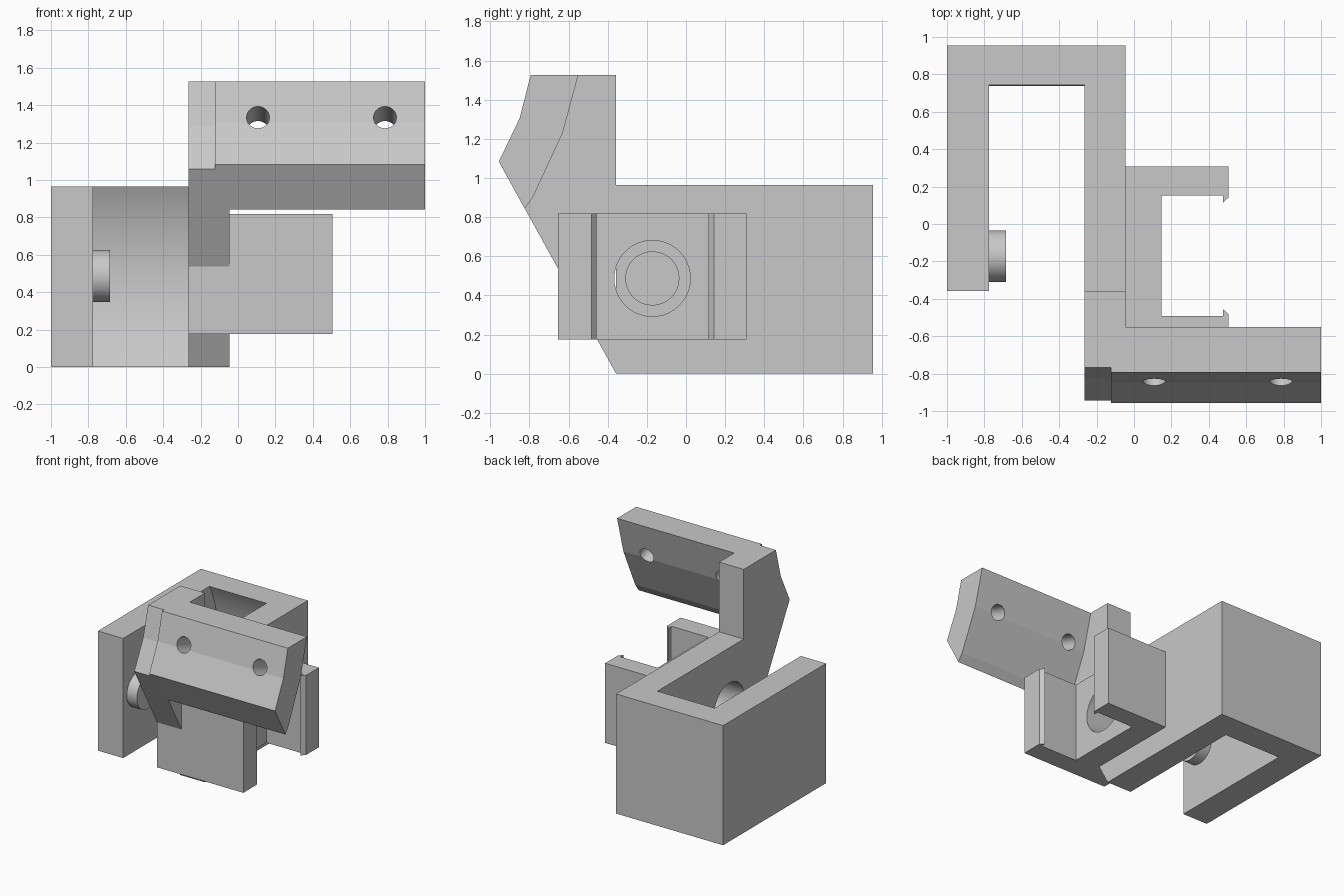
import bpy, bmesh, math
from mathutils import Matrix, Vector

old = bpy.data.objects.get("Cube")
if old:
    bpy.data.objects.remove(old, do_unlink=True)

grey = bpy.data.materials.new("plain grey")
grey.use_nodes = True
colour = (0.58, 0.58, 0.58, 1)
grey.diffuse_color = colour
grey.node_tree.nodes["Principled BSDF"].inputs["Base Color"].default_value = colour


def finish_mesh(bm, name):
    bmesh.ops.recalc_face_normals(bm, faces=bm.faces[:])
    mesh = bpy.data.meshes.new(name)
    bm.to_mesh(mesh)
    bm.free()
    mesh.materials.append(grey)
    obj = bpy.data.objects.new(name, mesh)
    bpy.context.collection.objects.link(obj)
    return obj


def prism(name, profile, axis, lo, hi):
    """Extrude a (y, z) profile along x, or an (x, y) profile along z."""
    bm = bmesh.new()
    place = (lambda a, b: (lo, a, b)) if axis == "x" else (lambda a, b: (a, b, lo))
    face = bm.faces.new([bm.verts.new(place(a, b)) for a, b in profile])
    moved = bmesh.ops.extrude_face_region(bm, geom=[face])["geom"]
    step = Vector((hi - lo, 0, 0) if axis == "x" else (0, 0, hi - lo))
    bmesh.ops.translate(bm, vec=step, verts=[v for v in moved if isinstance(v, bmesh.types.BMVert)])
    return finish_mesh(bm, name)


def rod(name, centre, direction, radius, length):
    bm = bmesh.new()
    turn = Vector(direction).to_track_quat("Z", "Y").to_matrix().to_4x4()
    bmesh.ops.create_cone(bm, cap_ends=True, segments=96, radius1=radius, radius2=radius,
                          depth=length, matrix=Matrix.Translation(centre) @ turn)
    return finish_mesh(bm, name)


def combine(obj, other, operation, keep=False):
    mod = obj.modifiers.new(operation.lower(), "BOOLEAN")
    mod.operation, mod.solver, mod.object = operation, "EXACT", other
    bpy.context.view_layer.objects.active = obj
    bpy.ops.object.modifier_apply(modifier=mod.name)
    if not keep:
        bpy.data.objects.remove(other, do_unlink=True)


# Shared sizes
front, back, height, top = -0.357, 0.955, 0.965, 1.527
wall_in, wall_out, arm_in = -0.265, -0.045, -0.775
hub_y, hub_z = -0.172, 0.487

# Inner wall with its raised, sloping front
frame = prism("frame", [(front, 0), (back, 0), (back, height), (front, height), (front, top),
                        (-0.767, top), (-0.83, 1.29), (-0.943, 1.06)], "x", wall_in, wall_out)

# Rear block hollowed by an arc centred on the hub
reach = 1.032
low, high = -math.asin(hub_z / reach), math.asin((height - hub_z) / reach)
arc = [low + (high - low) * i / 24 for i in range(25)]
rear = prism("rear", [(back, height), (back, 0)] +
             [(hub_y + reach * math.cos(a), hub_z + reach * math.sin(a)) for a in arc],
             "x", -0.9, wall_in + 0.1)
combine(frame, rear, "UNION")

# Outer arm
arm = prism("arm", [(front, 0), (back, 0), (back, height), (front, height)], "x", -1, arm_in)
combine(frame, arm, "UNION")

# Clip with two hooked jaws
clip_front, clip_back, tip = -0.655, 0.308, 0.506
jaw_low, jaw_high, barb = -0.493, 0.152, 0.037
clip = prism("clip", [(wall_in + 0.001, clip_front), (tip, clip_front), (tip, jaw_low + 0.01),
                      (0.477, jaw_low + barb), (0.477, jaw_low), (0.147, jaw_low),
                      (0.147, jaw_high), (0.477, jaw_high), (0.477, jaw_high - barb),
                      (tip, jaw_high - 0.01), (tip, clip_back), (wall_in + 0.001, clip_back)],
             "z", 0.176, 0.818)

# Round opening through the wall and the clip
bore = rod("bore", (-0.05, hub_y, hub_z), (1, 0, 0), 0.194, 0.7)
combine(frame, bore, "DIFFERENCE", keep=True)
combine(clip, bore, "DIFFERENCE")

# Round peg on the outer arm
peg = rod("peg", (-0.74, hub_y, hub_z), (1, 0, 0), 0.138, 0.11)

# Bent mounting plate with two screw holes
plate = prism("mounting_plate", [(-0.793, top), (-0.85, 1.305), (-0.956, 1.084), (-0.824, 0.843),
                                 (-0.78, 0.905), (-0.63, 1.23), (-0.55, top)], "x", -0.122, 1)
tilt = math.radians(19.5)
for x in (0.107, 0.786):
    hole = rod("hole", (x, -0.845, 1.335), (0, -math.cos(tilt), math.sin(tilt)), 0.061, 0.9)
    combine(plate, hole, "DIFFERENCE")

# Smooth curved faces, keep the bends crisp
for obj in (frame, clip, peg, plate):
    bpy.ops.object.select_all(action="DESELECT")
    obj.select_set(True)
    bpy.context.view_layer.objects.active = obj
    bpy.ops.object.shade_smooth_by_angle(angle=math.radians(6))
